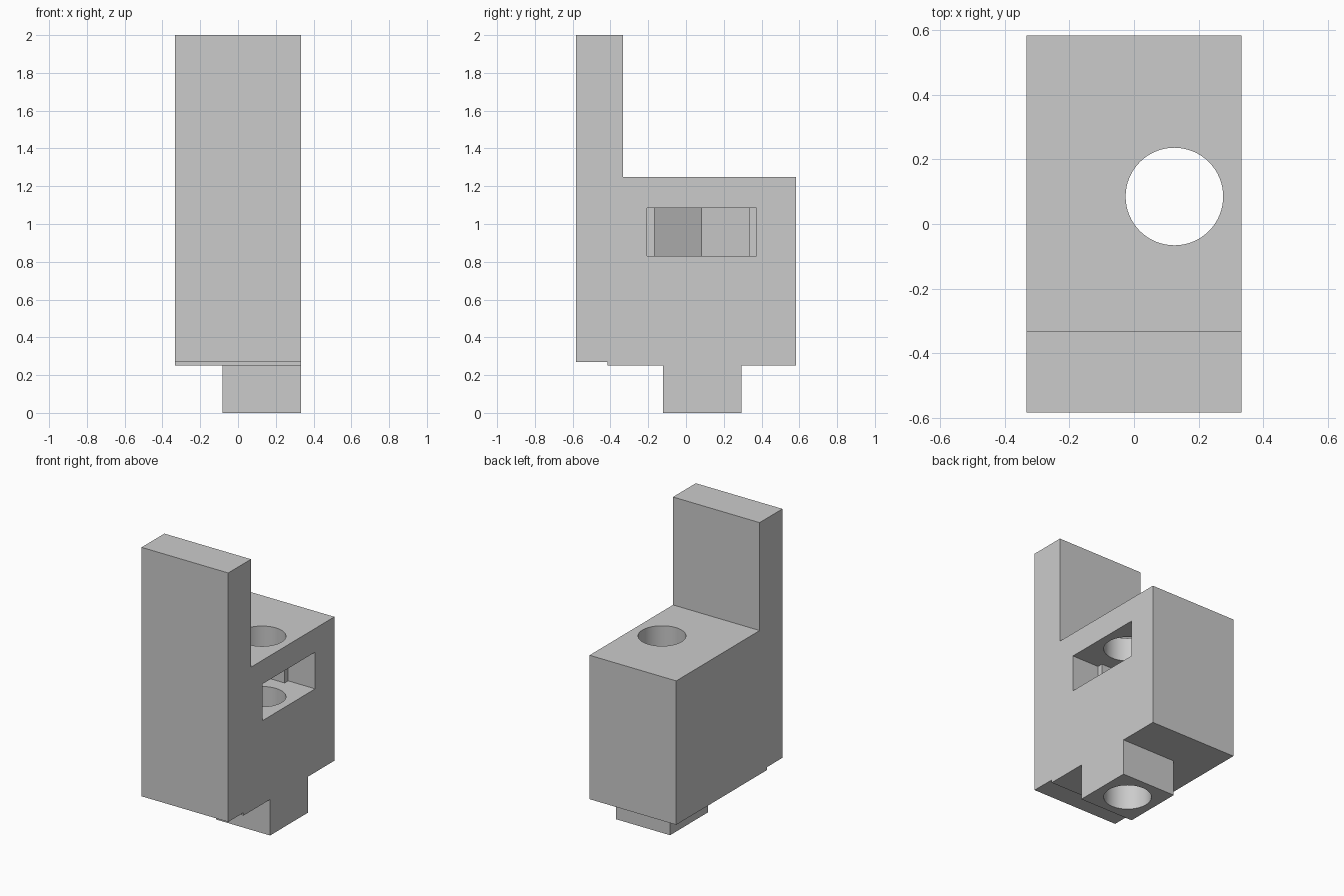
import bpy, bmesh, math
from mathutils import Vector

cube = bpy.data.objects.get("Cube")
if cube:
    bpy.data.objects.remove(cube, do_unlink=True)

grey = bpy.data.materials.new("light grey")
grey.use_nodes = True
grey.diffuse_color = (0.6, 0.6, 0.6, 1)
grey.node_tree.nodes["Principled BSDF"].inputs["Base Color"].default_value = (0.6, 0.6, 0.6, 1)

HALF_X, HALF_Y = 0.333, 0.583
HOLE_X, HOLE_Y, HOLE_R = 0.125, 0.085, 0.151
POST_HALF = 0.208
NUT_R = 0.289               # nut corner radius
NUT_FLAT = NUT_R * math.sqrt(3) / 2


def prism(name, points, offset):
    """Extrude a closed outline of 3D points by an offset."""
    bm = bmesh.new()
    face = bm.faces.new([bm.verts.new(p) for p in points])
    new = bmesh.ops.extrude_face_region(bm, geom=[face])["geom"]
    bmesh.ops.translate(bm, vec=Vector(offset),
                        verts=[v for v in new if isinstance(v, bmesh.types.BMVert)])
    bmesh.ops.recalc_face_normals(bm, faces=bm.faces)
    mesh = bpy.data.meshes.new(name)
    bm.to_mesh(mesh)
    bm.free()
    mesh.materials.append(grey)
    obj = bpy.data.objects.new(name, mesh)
    bpy.context.collection.objects.link(obj)
    return obj


def cut(target, cutter):
    """Subtract a cutter from the target, then remove it."""
    cutter.hide_render = True
    mod = target.modifiers.new(cutter.name, 'BOOLEAN')
    mod.operation = 'DIFFERENCE'
    mod.solver = 'EXACT'
    mod.object = cutter
    bpy.ops.object.select_all(action='DESELECT')
    bpy.context.view_layer.objects.active = target
    target.select_set(True)
    bpy.ops.object.modifier_apply(modifier=mod.name)
    bpy.data.objects.remove(cutter, do_unlink=True)


# Block with tall front plate, stepped underside and post, as a side profile
post_front, post_back = HOLE_Y - POST_HALF, HOLE_Y + POST_HALF
side = [(-HALF_Y, 0.27), (-0.415, 0.27), (-0.415, 0.25), (post_front, 0.25),
        (post_front, 0), (post_back, 0), (post_back, 0.25), (HALF_Y, 0.25),
        (HALF_Y, 1.25), (-0.333, 1.25), (-0.333, 2), (-HALF_Y, 2)]
block = prism("clamp_block", [(-HALF_X, y, z) for y, z in side], (2 * HALF_X, 0, 0))

# Trim the post so it is square
post_x = HOLE_X - POST_HALF
cut(block, prism("post_trim", [(-0.5, -0.3, -0.1), (post_x, -0.3, -0.1),
                               (post_x, 0.4, -0.1), (-0.5, 0.4, -0.1)], (0, 0, 0.35)))

# Side slot: wide entry narrowing to a hexagonal nut seat
half = [(0.5, NUT_R), (HOLE_X, NUT_R), (HOLE_X, NUT_FLAT), (HOLE_X - NUT_R / 2, NUT_FLAT)]
outline = half + [(HOLE_X - NUT_R, 0)] + [(x, -y) for x, y in reversed(half)]
cut(block, prism("nut_slot", [(x, HOLE_Y - 0.002 + y, 0.83) for x, y in outline], (0, 0, 0.255)))

# Bolt hole through block and post
ring = [math.tau * i / 64 for i in range(64)]
cut(block, prism("bolt_hole", [(HOLE_X + HOLE_R * math.cos(a), HOLE_Y + HOLE_R * math.sin(a), -0.2)
                               for a in ring], (0, 0, 1.6)))

bpy.ops.object.shade_smooth_by_angle(angle=math.radians(30))
